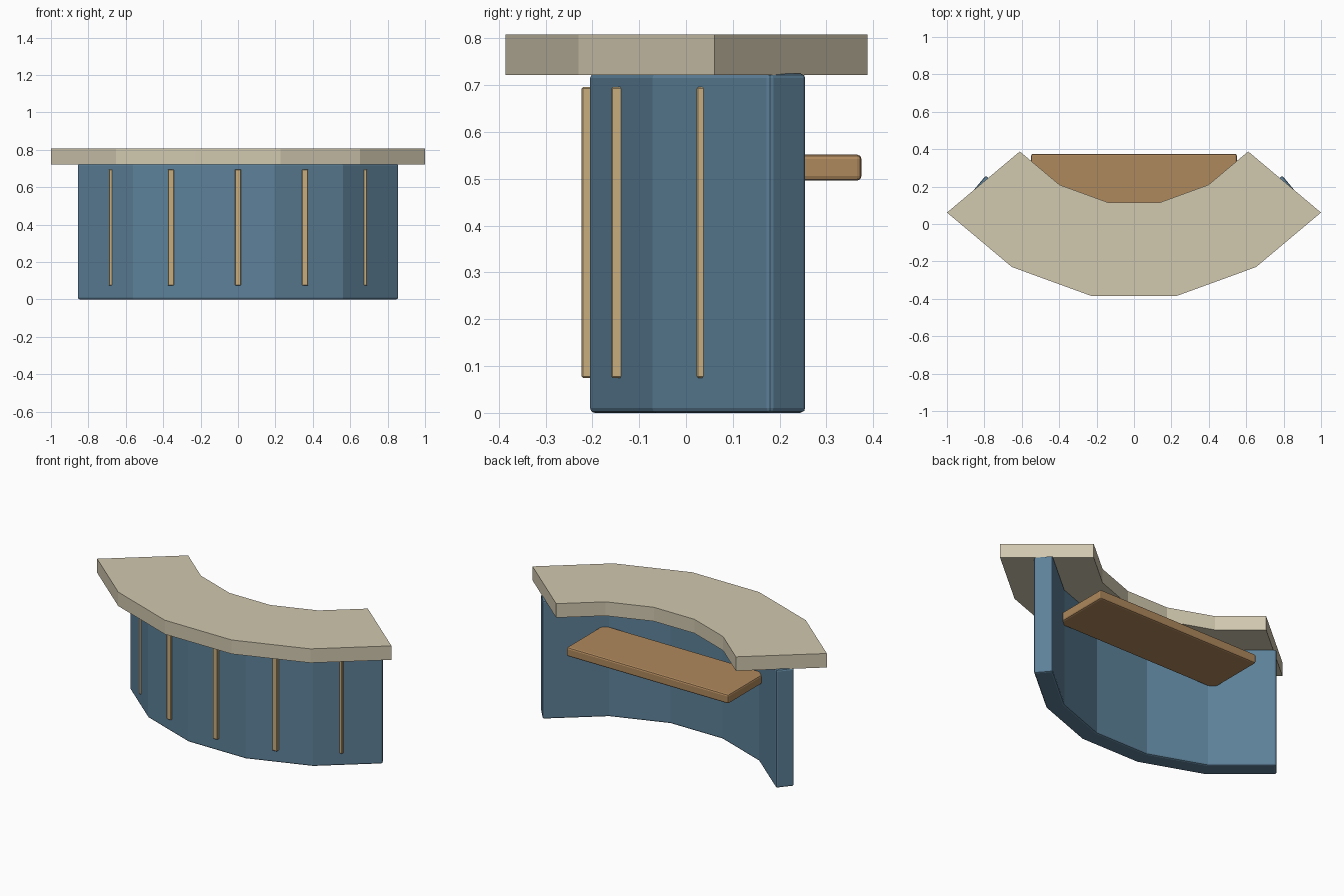
import bpy, bmesh
from math import sin, cos, radians

if "Cube" in bpy.data.objects:
    bpy.data.objects.remove(bpy.data.objects["Cube"])

CY = 0.90                                  # centre of the arc, behind the desk
ANGLES = [-50, -30, -10, 10, 30, 50]       # five flat segments


def polar(r, deg):
    a = radians(deg)
    return (r * sin(a), CY - r * cos(a))


def material(name, rgb):
    m = bpy.data.materials.new(name)
    m.diffuse_color = (*rgb, 1)
    m.use_nodes = True
    m.node_tree.nodes["Principled BSDF"].inputs["Base Color"].default_value = m.diffuse_color
    return m


def prism(name, outline, z0, z1, mat, bevel=0.0, segments=2):
    """Extrude a plan outline from z0 to z1, optionally with softened edges."""
    bm = bmesh.new()
    face = bm.faces.new([bm.verts.new((x, y, z0)) for x, y in outline])
    top = bmesh.ops.extrude_face_region(bm, geom=[face])["geom"]
    for v in top:
        if isinstance(v, bmesh.types.BMVert):
            v.co.z = z1
    bmesh.ops.recalc_face_normals(bm, faces=bm.faces)
    mesh = bpy.data.meshes.new(name)
    bm.to_mesh(mesh)
    bm.free()
    mesh.materials.append(mat)
    ob = bpy.data.objects.new(name, mesh)
    bpy.context.collection.objects.link(ob)
    if bevel:
        mod = ob.modifiers.new("Bevel", 'BEVEL')
        mod.width = bevel
        mod.segments = segments
        mod.limit_method = 'ANGLE'
        mod.angle_limit = radians(40)
    return ob


def rect(x0, x1, y0, y1):
    return [(x0, y0), (x1, y0), (x1, y1), (x0, y1)]


blue = material("panel_blue", (0.11, 0.22, 0.32))
cream = material("counter_cream", (0.64, 0.58, 0.43))
gold = material("trim_tan", (0.58, 0.42, 0.21))
wood = material("shelf_wood", (0.43, 0.25, 0.11))

# Curved counter top with radial ends
counter = [polar(1.305, a) for a in ANGLES] + [polar(0.797, a) for a in reversed(ANGLES)]
prism("counter_top", counter, 0.722, 0.808, cream)

# Curved front panel of even thickness, ends square to the last segments
R, T = 1.122, 0.104
outer = [polar(R, a) for a in ANGLES]
inner = [polar(R - T / cos(radians(10)), a) for a in ANGLES[1:-1]]
nx, ny = T * sin(radians(40)), T * cos(radians(40))
left_end = (outer[0][0] + nx, outer[0][1] + ny)
right_end = (outer[-1][0] - nx, outer[-1][1] + ny)
prism("front_panel", outer + [right_end] + inner[::-1] + [left_end], 0, 0.725, blue, 0.01)

# Vertical trim strips set into the panel
for i, a in enumerate((-40, -20, 0, 20, 40)):
    x, y = polar(1.05, a)
    front = y - 0.073
    prism(f"trim_strip_{i + 1}", rect(x - 0.016, x + 0.016, front, front + 0.06),
          0.075, 0.696, gold, 0.003, 1)

# Work shelf behind the panel
prism("work_shelf", rect(-0.55, 0.55, 0.015, 0.375), 0.496, 0.552, wood, 0.01)
